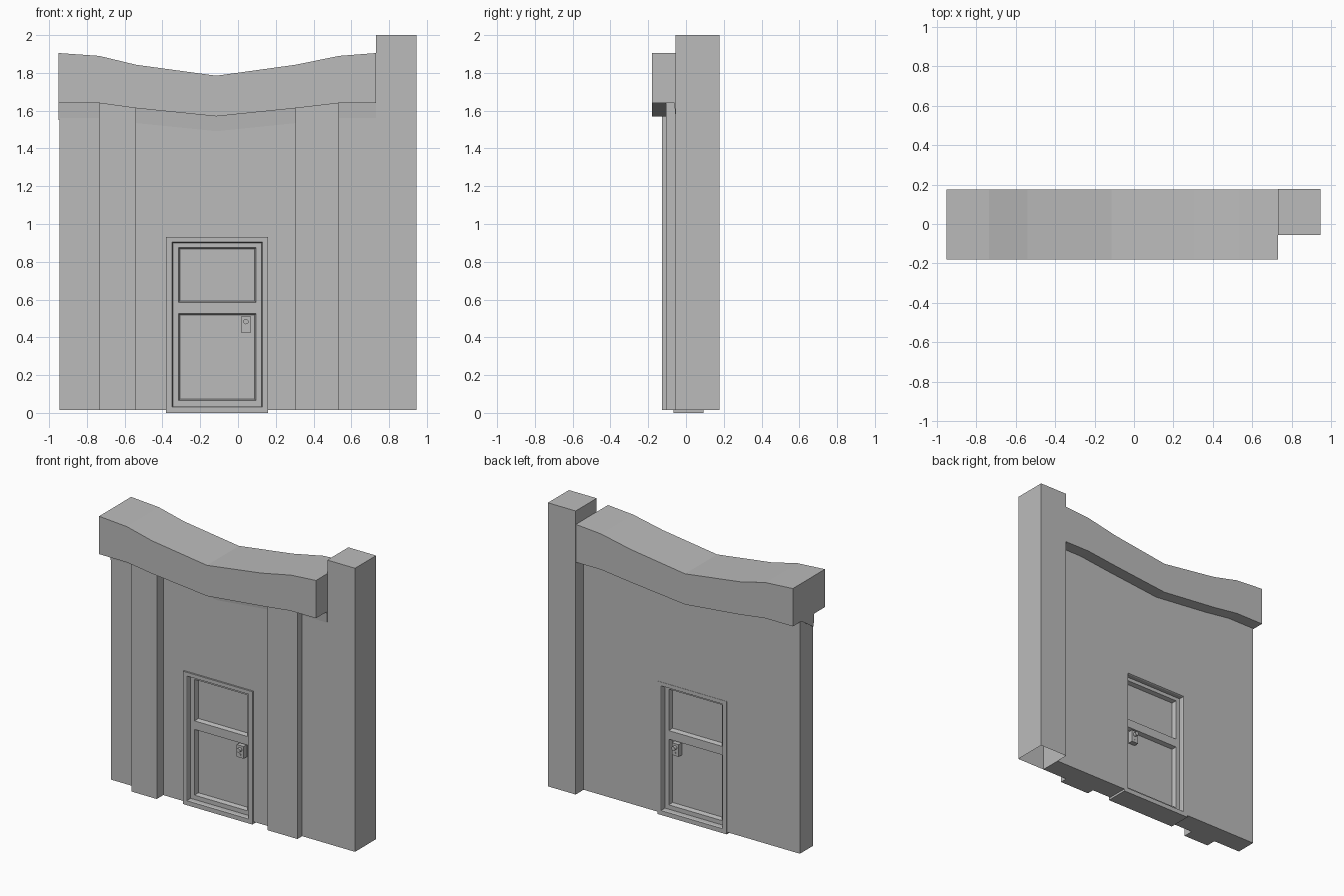
import bpy, bmesh
from mathutils import Matrix

cube = bpy.data.objects.get("Cube")
if cube:
    bpy.data.objects.remove(cube, do_unlink=True)

grey = bpy.data.materials.new("plain_grey")
grey.use_nodes = True
colour = (0.5, 0.5, 0.5, 1)
grey.diffuse_color = colour
grey.node_tree.nodes["Principled BSDF"].inputs["Base Color"].default_value = colour


def finish(name, bm):
    bmesh.ops.recalc_face_normals(bm, faces=bm.faces[:])
    mesh = bpy.data.meshes.new(name)
    bm.to_mesh(mesh)
    bm.free()
    mesh.materials.append(grey)
    obj = bpy.data.objects.new(name, mesh)
    bpy.context.collection.objects.link(obj)
    return obj


def loft(name, rings, capped=True):
    """Skin a row of matching closed rings; cap the ends or join last to first."""
    bm = bmesh.new()
    loops = [[bm.verts.new(p) for p in ring] for ring in rings]
    n = len(loops[0])
    pairs = list(zip(loops, loops[1:]))
    if capped:
        bm.faces.new(loops[0])
        bm.faces.new(loops[-1])
    else:
        pairs.append((loops[-1], loops[0]))
    for a, b in pairs:
        for i in range(n):
            j = (i + 1) % n
            bm.faces.new((a[i], a[j], b[j], b[i]))
    return finish(name, bm)


def rect(x0, x1, z0, z1, y, inset=0):
    x0, x1, z0, z1 = x0 + inset, x1 - inset, z0 + inset, z1 - inset
    return [(x0, y, z0), (x1, y, z0), (x1, y, z1), (x0, y, z1)]


def box(name, x0, x1, y0, y1, z0, z1):
    return loft(name, [rect(x0, x1, z0, z1, y0), rect(x0, x1, z0, z1, y1)])


BASE, FRONT, BACK = 0.015, -0.055, 0.09
DOOR = (-0.38, 0.158)
DOOR_TOP = 0.93

# Wall with a doorway: one outline pushed through its thickness
outline = [(-0.945, BASE), (DOOR[0], BASE), (DOOR[0], DOOR_TOP), (DOOR[1], DOOR_TOP),
           (DOOR[1], BASE), (0.73, BASE), (0.73, 1.66), (-0.945, 1.66)]
loft("wall", [[(x, y, z) for x, z in outline] for y in (FRONT, BACK)])

# Pilasters on the front
box("right_pilaster", -0.735, -0.54, -0.127, FRONT + 0.01, BASE, 1.66)
box("left_pilaster", 0.305, 0.535, -0.107, FRONT + 0.01, BASE, 1.66)

# Tall corner pillar, hollow underneath
pillar = box("corner_pillar", 0.73, 0.945, FRONT, 0.178, BASE, 2.0)
bm = bmesh.new()
bm.from_mesh(pillar.data)
under = [f for f in bm.faces if f.normal.z < -0.9]
bmesh.ops.delete(bm, geom=under, context='FACES_ONLY')
bm.to_mesh(pillar.data)
bm.free()

# Sagging cap with a faint slanted fillet below its front overhang
stations = [(-0.95, 1.905, 1.64), (-0.735, 1.89, 1.64), (-0.54, 1.843, 1.613),
            (-0.115, 1.785, 1.57), (0.305, 1.843, 1.613), (0.535, 1.89, 1.64),
            (0.73, 1.905, 1.64)]
loft("sagging_cap", [[(x, -0.18, top), (x, 0.175, top), (x, 0.175, low), (x, 0.08, low),
                      (x, FRONT + 0.001, low - 0.09), (x, FRONT - 0.007, low),
                      (x, -0.18, low)] for x, top, low in stations])

# Door frame: stepped rectangular ring
hole = (-0.345, 0.125, 0.035, 0.90)
outer = (*DOOR, 0.0, DOOR_TOP)
loft("door_frame", [rect(*outer, -0.067), rect(*hole, -0.067, -0.004), rect(*hole, -0.06),
                    rect(*hole, 0.085), rect(*hole, 0.092, -0.004), rect(*outer, 0.092)],
     capped=False)

# Door leaf: two halves, each with a sloped recess on both sides
MID, LEAF, SUNK = 0.012, 0.042, 0.012
for name, z0, z1, gap in (("upper_door_panel", 0.555, 0.90, (0.585, 0.875)),
                          ("lower_door_panel", 0.035, 0.555, (0.065, 0.525))):
    edge = (hole[0], hole[1], z0, z1)
    opening = (-0.315, 0.095, *gap)
    loft(name, [rect(*opening, MID - SUNK, 0.008), rect(*opening, MID - LEAF),
                rect(*edge, MID - LEAF), rect(*edge, MID + LEAF),
                rect(*opening, MID + LEAF), rect(*opening, MID + SUNK, 0.008)])

# Lock plate, knob and keyhole stud on both faces
for side, word in ((-1, "front"), (1, "back")):
    a, b = sorted((MID + side * SUNK, MID + side * (LEAF + 0.006)))
    box(word + "_lock_plate", 0.015, 0.068, a, b, 0.425, 0.51)
    bm = bmesh.new()
    for radius, z, reach in ((0.014, 0.483, 0.028), (0.006, 0.447, 0.010)):
        place = Matrix.Translation((0.042, MID + side * (LEAF + reach / 2), z))
        bmesh.ops.create_cone(bm, cap_ends=True, segments=12, radius1=radius,
                              radius2=radius, depth=reach,
                              matrix=place @ Matrix.Rotation(1.5708, 4, 'X'))
    finish(word + "_door_knob", bm)
